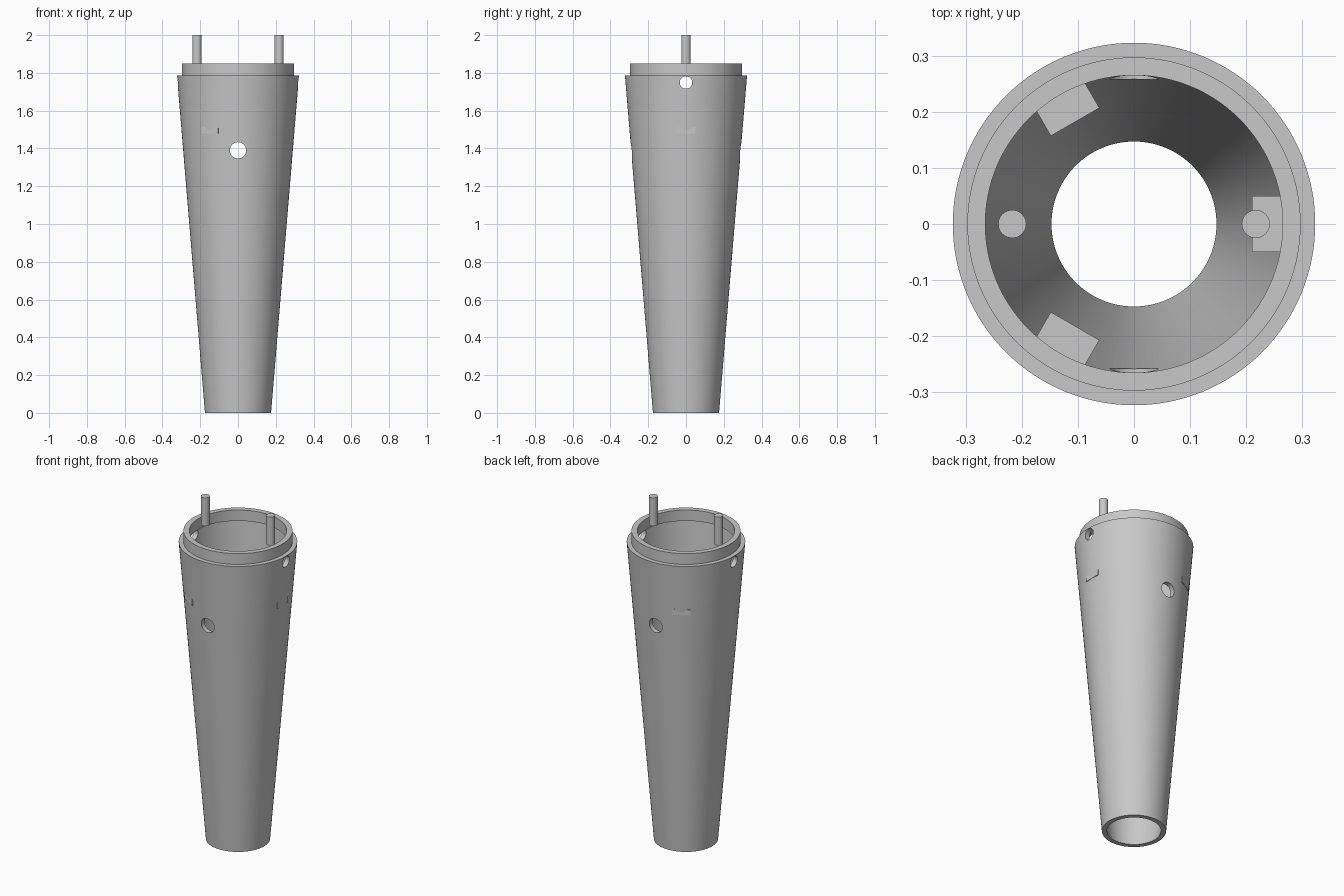
import bpy, bmesh
from math import pi, cos, sin
from mathutils import Matrix

if "Cube" in bpy.data.objects:
    bpy.data.objects.remove(bpy.data.objects["Cube"], do_unlink=True)

grey = bpy.data.materials.new("plain grey")
grey.use_nodes = True
grey.diffuse_color = (0.58, 0.58, 0.58, 1)
grey.node_tree.nodes["Principled BSDF"].inputs["Base Color"].default_value = grey.diffuse_color


def add_object(name, bm):
    bmesh.ops.recalc_face_normals(bm, faces=bm.faces[:])
    mesh = bpy.data.meshes.new(name)
    bm.to_mesh(mesh)
    bm.free()
    mesh.materials.append(grey)
    obj = bpy.data.objects.new(name, mesh)
    bpy.context.collection.objects.link(obj)
    return obj


def make_active(obj):
    bpy.ops.object.select_all(action='DESELECT')
    obj.select_set(True)
    bpy.context.view_layer.objects.active = obj


def smooth(obj):
    make_active(obj)
    bpy.ops.object.shade_smooth_by_angle(angle=pi / 6)


def cylinder(name, radius, length, matrix, sides=48):
    bm = bmesh.new()
    bmesh.ops.create_cone(bm, cap_ends=True, segments=sides, radius1=radius,
                          radius2=radius, depth=length, matrix=matrix)
    return add_object(name, bm)


# Tapered tube with a shoulder, a narrower collar and an inner lip
SHOULDER, COLLAR = 1.785, 1.85
profile = [(0.147, 0), (0.175, 0), (0.323, SHOULDER), (0.297, SHOULDER),
           (0.297, COLLAR), (0.265, COLLAR), (0.265, SHOULDER), (0.294, SHOULDER - 0.002)]
bm = bmesh.new()
verts = [bm.verts.new((r, 0, z)) for r, z in profile]
edges = [bm.edges.new((a, b)) for a, b in zip(verts, verts[1:] + verts[:1])]
bmesh.ops.spin(bm, geom=verts + edges, cent=(0, 0, 0), axis=(0, 0, 1),
               angle=2 * pi, steps=128, use_merge=True)
bmesh.ops.remove_doubles(bm, verts=bm.verts[:], dist=0.0001)
tube = add_object("tapered_tube", bm)

# Cross holes: a large pair front to back, a small pair side to side
for name, radius, height, axis in (("large_hole_cutter", 0.043, 1.39, 'X'),
                                   ("small_hole_cutter", 0.033, 1.749, 'Y')):
    cutter = cylinder(name, radius, 1,
                      Matrix.Translation((0, 0, height)) @ Matrix.Rotation(pi / 2, 4, axis))
    cutter.hide_render = True
    make_active(tube)
    mod = tube.modifiers.new(name, 'BOOLEAN')
    mod.operation = 'DIFFERENCE'
    mod.solver = 'EXACT'
    mod.object = cutter
    bpy.ops.object.modifier_apply(modifier=mod.name)
    bpy.data.objects.remove(cutter, do_unlink=True)
smooth(tube)

# Three support blocks set through the wall
INNER, OUTER = 0.21, 0.299
for i in range(3):
    bm = bmesh.new()
    place = (Matrix.Rotation(i * 2 * pi / 3, 4, 'Z')
             @ Matrix.Translation(((INNER + OUTER) / 2, 0, 1.497))
             @ Matrix.Diagonal((OUTER - INNER, 0.1, 0.035, 1)))
    bmesh.ops.create_cube(bm, size=1, matrix=place)
    add_object(f"support_block_{i + 1}", bm)

# Two upright pins above the collar
PIN_BASE, PIN_TOP = 1.83, 2.0
for side, x in (("left", 0.217), ("right", -0.217)):
    smooth(cylinder(f"{side}_pin", 0.025, PIN_TOP - PIN_BASE,
                    Matrix.Translation((x, 0, (PIN_BASE + PIN_TOP) / 2))))
